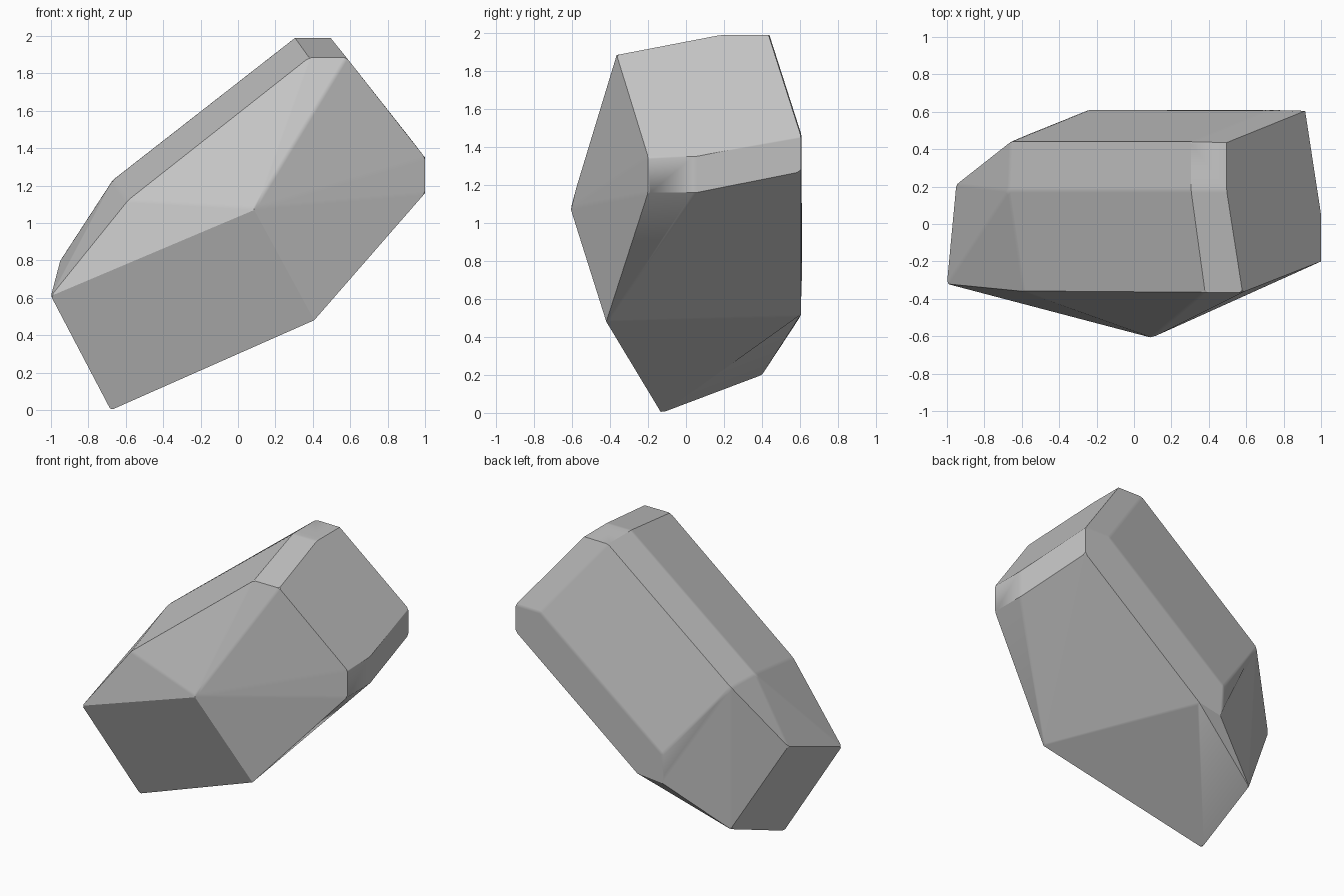
import bpy
import bmesh
import math

cube = bpy.data.objects.get("Cube")
if cube:
    bpy.data.objects.remove(cube, do_unlink=True)

# Stone material
stone = bpy.data.materials.new("light_grey_stone")
stone.use_nodes = True
grey = (0.56, 0.56, 0.56, 1)
stone.diffuse_color = grey
stone.node_tree.nodes["Principled BSDF"].inputs["Base Color"].default_value = grey

# Corner points of the chiselled boulder, grouped by region
crown = [(0.305, 0.18, 1.99), (0.305, 0.44, 1.99), (0.495, 0.18, 1.99), (0.495, 0.435, 1.99),
         (0.38, -0.365, 1.885), (0.58, -0.365, 1.885)]
right_end = [(1.0, y, z) for y in (-0.2, 0.05) for z in (1.16, 1.35)]
front = [(0.09, -0.61, 1.08), (0.41, -0.42, 0.48)]
left_end = [(-1.0, -0.32, 0.61), (-0.95, 0.21, 0.80), (-0.59, -0.36, 1.12),
            (-0.67, 0.18, 1.23), (-0.66, 0.44, 1.23)]
back = [(0.915, 0.605, 1.27), (0.915, 0.605, 1.46), (0.72, 0.61, 1.46),
        (-0.24, 0.61, 0.71), (-0.24, 0.61, 0.52), (-0.04, 0.605, 0.51)]
foot = [(-0.68, -0.13, 0.0), (-0.63, 0.40, 0.20)]

# Wrap the corners in a faceted hull
bm = bmesh.new()
for corner in crown + right_end + front + left_end + back + foot:
    bm.verts.new(corner)
bmesh.ops.convex_hull(bm, input=bm.verts)
bmesh.ops.dissolve_limit(bm, angle_limit=math.radians(1.5), verts=bm.verts, edges=bm.edges)
bmesh.ops.recalc_face_normals(bm, faces=bm.faces)

# Wear down the shallow ridges a little, leaving the main ridges crisp
shallow = [e for e in bm.edges if e.calc_face_angle() < math.radians(30)]
bmesh.ops.bevel(bm, geom=shallow, offset=0.012, offset_type='OFFSET',
                segments=1, profile=0.5, affect='EDGES', clamp_overlap=True)
mesh = bpy.data.meshes.new("boulder")
bm.to_mesh(mesh)
bm.free()
mesh.materials.append(stone)
boulder = bpy.data.objects.new("boulder", mesh)
bpy.context.collection.objects.link(boulder)

# Flat facets with soft transitions over the worn ridges
bpy.context.view_layer.objects.active = boulder
boulder.select_set(True)
bpy.ops.object.shade_smooth_by_angle(angle=math.radians(30))
weighted = boulder.modifiers.new("facet_weight", 'WEIGHTED_NORMAL')
weighted.weight = 100
weighted.keep_sharp = True
